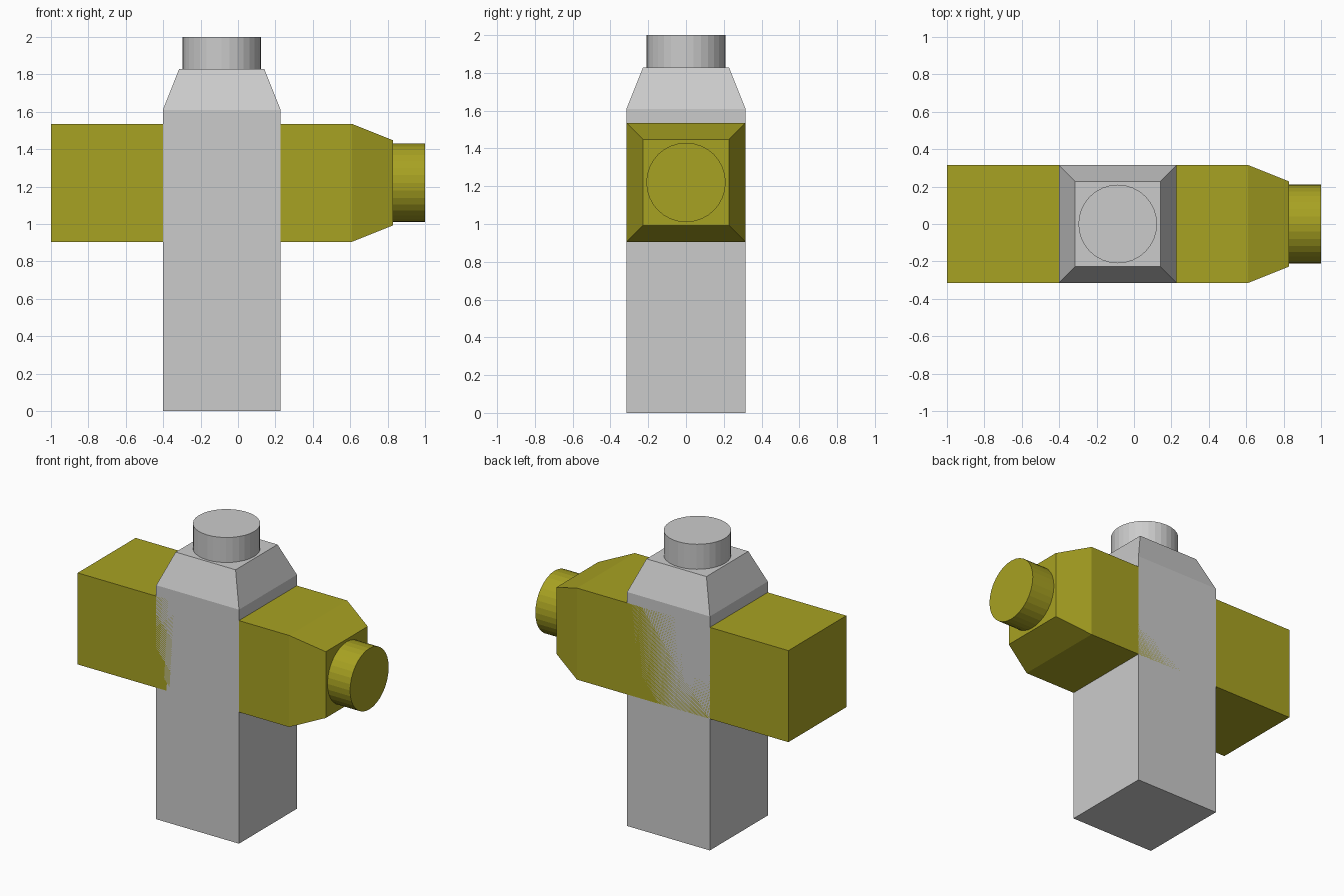
import bpy, bmesh
from math import pi
from mathutils import Matrix

if "Cube" in bpy.data.objects:
    bpy.data.objects.remove(bpy.data.objects["Cube"])

HALF, TOP_HALF = 0.315, 0.228          # square body and shoulder half widths
SHOULDER, NECK, LENGTH = 1.61, 1.828, 2.0
CAP_RADIUS = 0.21


def finish(bm, name, matrix, mat):
    bmesh.ops.transform(bm, matrix=matrix, verts=bm.verts)
    bmesh.ops.recalc_face_normals(bm, faces=bm.faces)
    me = bpy.data.meshes.new(name)
    bm.to_mesh(me)
    bm.free()
    if mat:
        me.materials.append(mat)
    ob = bpy.data.objects.new(name, me)
    bpy.context.collection.objects.link(ob)
    return ob


def carton(prefix, matrix, mat=None):
    # Square body with tapered shoulder
    bm = bmesh.new()
    rings = [[bm.verts.new((sx * h, sy * h, z))
              for sx, sy in ((-1, -1), (1, -1), (1, 1), (-1, 1))]
             for h, z in ((HALF, 0), (HALF, SHOULDER), (TOP_HALF, NECK))]
    for a, b in zip(rings, rings[1:]):
        for i in range(4):
            j = (i + 1) % 4
            bm.faces.new((a[i], a[j], b[j], b[i]))
    bm.faces.new(rings[0][::-1])
    bm.faces.new(rings[-1])
    finish(bm, prefix + "_body", matrix, mat)

    # Round cap on the shoulder
    bm = bmesh.new()
    bmesh.ops.create_cone(bm, cap_ends=True, segments=32,
                          radius1=CAP_RADIUS, radius2=CAP_RADIUS,
                          depth=LENGTH - NECK,
                          matrix=Matrix.Translation((0, 0, (NECK + LENGTH) / 2)))
    finish(bm, prefix + "_cap", matrix, mat)


yellow = bpy.data.materials.new("yellow")
yellow.diffuse_color = (0.39, 0.36, 0.016, 1)
yellow.use_nodes = True
yellow.node_tree.nodes["Principled BSDF"].inputs["Base Color"].default_value = yellow.diffuse_color

# Upright grey piece, and the same piece lying along x in yellow
carton("upright", Matrix.Translation((-0.087, 0, 0)))
carton("crosspiece", Matrix.Translation((-1, 0, 1.22)) @ Matrix.Rotation(pi / 2, 4, 'Y'), yellow)
